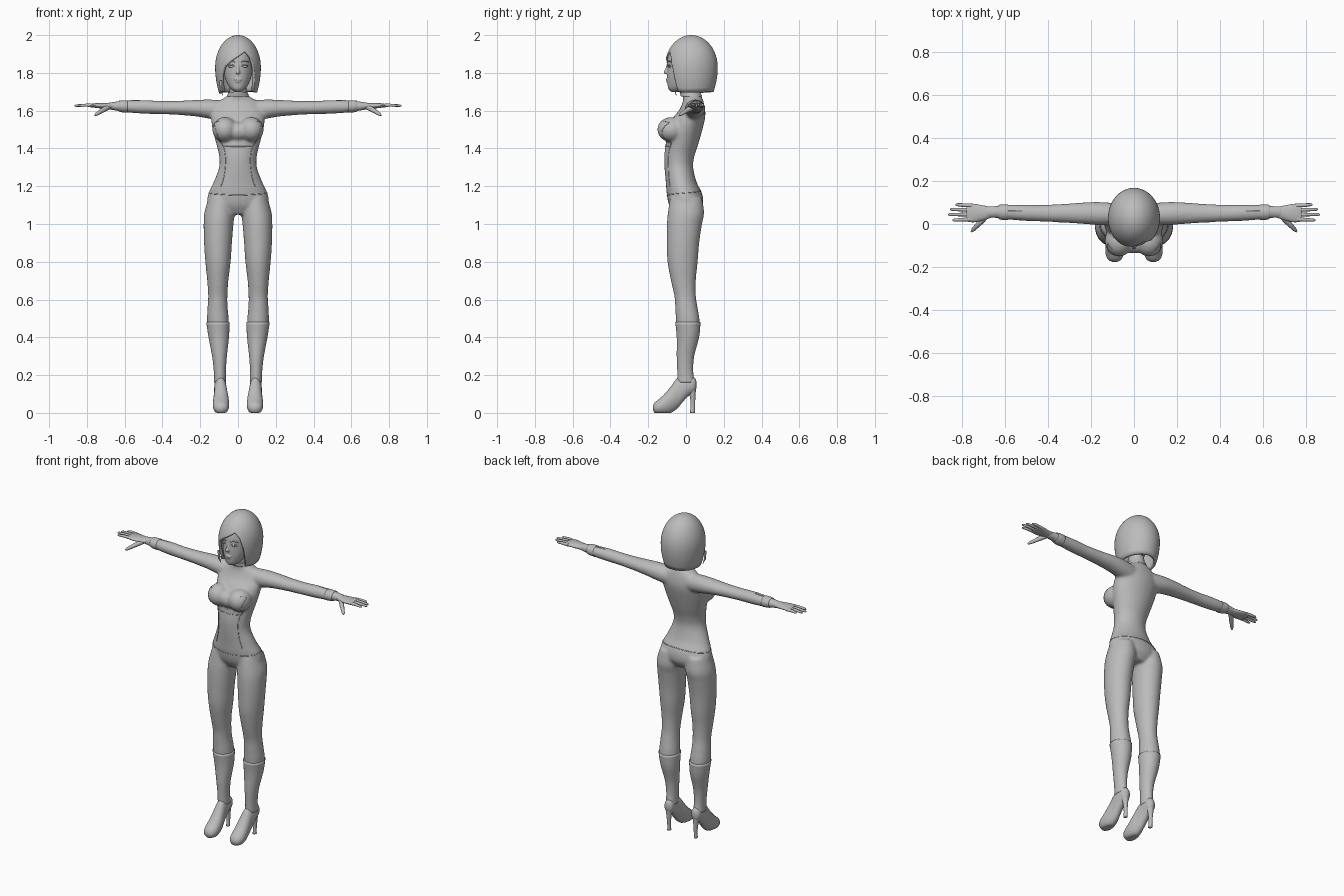
import bpy, bmesh, math
from mathutils import Matrix, Vector
from mathutils.bvhtree import BVHTree

cube = bpy.data.objects.get("Cube")
if cube:
    bpy.data.objects.remove(cube, do_unlink=True)

GREY = (0.5, 0.5, 0.5, 1)
mat = bpy.data.materials.new("plain_grey")
mat.use_nodes = True
mat.diffuse_color = GREY
mat.node_tree.nodes["Principled BSDF"].inputs["Base Color"].default_value = GREY
SIDES = (("left", 1), ("right", -1))


def finish(name, bm):
    """Turn a bmesh into a smooth shaded object."""
    bmesh.ops.recalc_face_normals(bm, faces=bm.faces)
    for f in bm.faces:
        f.smooth = True
    me = bpy.data.meshes.new(name)
    bm.to_mesh(me)
    bm.free()
    me.materials.append(mat)
    ob = bpy.data.objects.new(name, me)
    bpy.context.collection.objects.link(ob)
    return ob


def spline(rows, steps=4):
    """Catmull-Rom interpolation of rows of numbers."""
    out = []
    for i in range(len(rows) - 1):
        a, b, c, d = (Vector(rows[max(0, min(len(rows) - 1, i + k))]) for k in (-1, 0, 1, 2))
        for s in range(steps):
            t = s / steps
            out.append(b + (c - a) * (t / 2) + (a * 2 - b * 5 + c * 4 - d) * (t * t / 2)
                       + (b * 3 - a - c * 3 + d) * (t ** 3 / 2))
    return out + [Vector(rows[-1])]


def loft(bm, rings, axis="z", side=1, grow=0.0, seg=28):
    """Skin ellipses given as (position, centre, centre, radius, radius) along an axis."""
    loops = []
    for p, a, b, ra, rb in spline(rings):
        loop = []
        for k in range(seg):
            ang = math.tau * k / seg
            u = a + max(ra + grow, 0.003) * math.cos(ang)
            v = b + max(rb + grow, 0.003) * math.sin(ang)
            x, y, z = {"x": (p, u, v), "y": (u, p, v), "z": (u, v, p)}[axis]
            loop.append(bm.verts.new((x * side, y, max(z, 0))))
        loops.append(loop)
    for lo, hi in zip(loops, loops[1:]):
        for k in range(seg):
            n = (k + 1) % seg
            bm.faces.new((lo[k], lo[n], hi[n], hi[k]))
    bm.faces.new(loops[0])
    bm.faces.new(loops[-1])


def ball(bm, centre, radii):
    m = Matrix.Translation(centre) @ Matrix.Diagonal((*radii, 1))
    bmesh.ops.create_uvsphere(bm, u_segments=24, v_segments=16, radius=1, matrix=m)


def tube(name, points, depth, radii=None, cyclic=False):
    """Round tube along a path."""
    cu = bpy.data.curves.new(name, "CURVE")
    cu.dimensions = "3D"
    cu.bevel_depth = depth
    cu.bevel_resolution = 3
    cu.use_fill_caps = True
    sp = cu.splines.new("POLY")
    sp.points.add(len(points) - 1)
    for i, p in enumerate(points):
        sp.points[i].co = (*p, 1)
        sp.points[i].radius = radii[i] if radii else 1
    sp.use_cyclic_u = cyclic
    sp.use_smooth = True
    cu.materials.append(mat)
    ob = bpy.data.objects.new(name, cu)
    bpy.context.collection.objects.link(ob)
    return ob


def blend(ob, voxel, rounds):
    """Fuse overlapping volumes into one soft skin."""
    rm = ob.modifiers.new("fuse", "REMESH")
    rm.mode = "VOXEL"
    rm.voxel_size = voxel
    rm.use_smooth_shade = True
    sm = ob.modifiers.new("soften", "SMOOTH")
    sm.factor = 0.5
    sm.iterations = rounds


# Body: torso, neck, bust, arms and legs fused together
torso = [(1.05, 0, 0, .1, .06), (1.1, 0, 0, .16, .09), (1.16, 0, -.008, .157, .094),
         (1.22, 0, -.025, .13, .082), (1.3, 0, -.038, .1, .076), (1.36, 0, -.035, .1, .08),
         (1.42, 0, -.022, .114, .086), (1.5, 0, -.005, .135, .092), (1.56, 0, .015, .142, .086),
         (1.6, 0, .032, .138, .07), (1.64, 0, .038, .115, .057), (1.67, 0, .035, .07, .05),
         (1.69, 0, .026, .048, .05), (1.75, 0, .015, .045, .048)]
leg = [(1.14, .09, 0, .065, .085), (1.06, .098, 0, .08, .096), (1, .103, -.008, .079, .093),
       (.9, .106, -.016, .074, .086), (.8, .106, -.018, .067, .08), (.7, .107, -.014, .056, .066),
       (.62, .107, -.005, .051, .057), (.56, .108, .002, .053, .059), (.48, .106, .01, .058, .063),
       (.4, .102, .01, .05, .055), (.3, .098, -.003, .035, .042), (.22, .096, -.004, .028, .038),
       (.16, .095, 0, .028, .042)]
arm = [(.07, .045, 1.6, .05, .055), (.15, .048, 1.608, .054, .051), (.22, .05, 1.613, .051, .044),
       (.32, .05, 1.615, .044, .037), (.42, .05, 1.617, .039, .035), (.5, .052, 1.62, .038, .036),
       (.58, .055, 1.622, .035, .032), (.64, .056, 1.624, .029, .025), (.69, .055, 1.625, .026, .018)]
bm = bmesh.new()
loft(bm, torso)
for _, s in SIDES:
    loft(bm, leg, side=s)
    loft(bm, arm, "x", s)
    ball(bm, (s * .07, -.078, 1.5), (.066, .074, .066))
ball(bm, (0, -.085, 1.49), (.06, .052, .05))
body = finish("body", bm)
blend(body, .008, 6)

# Boots with heels
shoe = [(.056, .093, .15, .006, .015), (.045, .093, .148, .025, .038), (.02, .094, .145, .03, .05),
        (-.01, .094, .13, .032, .064), (-.045, .092, .105, .034, .08), (-.08, .09, .07, .04, .07),
        (-.11, .09, .048, .043, .056), (-.14, .09, .034, .042, .041), (-.165, .09, .028, .031, .028),
        (-.176, .09, .027, .012, .01)]
shoe = [(y, cx, cz, rx, rz) for y, cx, cz, rx, rz in shoe]
heel = [(.14, .093, .03, .024, .024), (.09, .093, .035, .015, .015), (.04, .092, .036, .01, .012),
        (0, .092, .034, .011, .013)]
for label, s in SIDES:
    bm = bmesh.new()
    loft(bm, leg[8:], side=s, grow=.004)
    finish(label + "_boot_shaft", bm)
    bm = bmesh.new()
    loft(bm, shoe, "y", s)
    finish(label + "_shoe", bm)
    bm = bmesh.new()
    loft(bm, heel, side=s)
    finish(label + "_heel", bm)

# Hands, fingers and sleeve cuffs
palm = [(.66, .055, 1.625, .024, .017), (.7, .052, 1.625, .034, .016),
        (.745, .051, 1.627, .043, .013), (.78, .053, 1.627, .041, .009)]
fingers = [("little", .086, .83, .09), ("ring", .065, .856, .068),
           ("middle", .044, .865, .044), ("index", .022, .845, .018)]
for label, s in SIDES:
    bm = bmesh.new()
    loft(bm, palm, "x", s)
    finish(label + "_palm", bm)
    for name, y, tip, ytip in fingers:
        path = [(s * .755, y, 1.627), (s * .8, (y + ytip) / 2, 1.629),
                (s * (tip - .008), ytip, 1.627), (s * tip, ytip, 1.626)]
        tube(f"{label}_{name}_finger", path, .0095, (1, .9, .7, .3))
    thumb = [(s * .685, .04, 1.62), (s * .715, .008, 1.603), (s * .748, -.026, 1.582), (s * .757, -.036, 1.575)]
    tube(label + "_thumb", thumb, .013, (1.1, 1, .7, .3))
    bm = bmesh.new()
    loft(bm, [(.585, .055, 1.622, .034, .031), (.61, .055, 1.623, .034, .03),
              (.63, .056, 1.624, .031, .027)], "x", s, .002)
    finish(label + "_sleeve_cuff", bm)

# Head with face
skull = [(1.698, 0, -.052, .016, .024), (1.715, 0, -.045, .038, .048), (1.74, 0, -.03, .056, .068),
         (1.78, 0, -.015, .071, .086), (1.83, 0, 0, .079, .1), (1.88, 0, .01, .081, .107),
         (1.93, 0, .02, .074, .098), (1.97, 0, .025, .04, .06)]
bm = bmesh.new()
loft(bm, skull)
loft(bm, [(1.85, 0, -.09, .008, .011), (1.825, 0, -.096, .008, .012), (1.803, 0, -.103, .011, .016),
          (1.795, 0, -.1, .01, .012)])
ball(bm, (0, -.096, 1.765), (.021, .011, .006))
ball(bm, (0, -.094, 1.754), (.017, .011, .006))
ball(bm, (0, -.078, 1.722), (.018, .017, .016))
head = finish("head", bm)
blend(head, .0035, 3)
for label, s in SIDES:
    bm = bmesh.new()
    ball(bm, (s * .034, -.085, 1.834), (.016, .01, .007))
    finish(label + "_eye", bm)
    lid = [(s * .018, -.096, 1.837), (s * .034, -.0945, 1.843), (s * .052, -.083, 1.839)]
    tube(label + "_eyelid", lid, .0025)
    brow = [(s * .016, -.1, 1.857), (s * .036, -.095, 1.864), (s * .056, -.08, 1.858)]
    tube(label + "_eyebrow", brow, .0025)

# Bob haircut: a domed shell with a swept fringe
edge = [(-180, 1.7), (-70, 1.69), (-54, 1.7), (-48, 1.78), (-38, 1.83), (-15, 1.868),
        (22, 1.915), (36, 1.885), (46, 1.82), (54, 1.7), (70, 1.695), (180, 1.7)]


def hem(deg):
    for (a, za), (b, zb) in zip(edge, edge[1:]):
        if a <= deg <= b:
            return za + (zb - za) * (deg - a) / (b - a)


bm = bmesh.new()
cols, rows = 120, 20
grid = []
for c in range(cols):
    deg = -180 + 360 * c / cols
    low, ang = hem(deg), math.radians(deg)
    col = []
    for r in range(rows + 1):
        z = low + (2 - low) * math.cos(math.pi / 2 * r / rows)
        d = z - 1.83
        f = math.sqrt(max(0, 1 - (d / .17) ** 2)) if d > 0 else 1 - .18 * (d / .14) ** 2
        col.append(bm.verts.new((.121 * f * math.sin(ang), .028 - .14 * f * math.cos(ang), z)))
    grid.append(col)
for c in range(cols):
    a, b = grid[c], grid[(c + 1) % cols]
    for r in range(rows):
        bm.faces.new((a[r], a[r + 1], b[r + 1], b[r]))
bmesh.ops.remove_doubles(bm, verts=bm.verts, dist=.0002)
hair = finish("hair", bm)
shell = hair.modifiers.new("thickness", "SOLIDIFY")
shell.thickness = .016
shell.offset = -1
tube("loose_lock", [(-.092, -.06, 1.76), (-.09, -.058, 1.71), (-.08, -.052, 1.68)], .007, (1, .8, .1))

# Seams laid on the body surface
bpy.context.view_layer.update()
tree = BVHTree.FromObject(body, bpy.context.evaluated_depsgraph_get())


def seam(name, rays, cyclic=False):
    hits = [tree.ray_cast(Vector(o), Vector(d).normalized())[0] for o, d in rays]
    tube(name, [h for h in hits if h], .0022, cyclic=cyclic)


waist = []
for k in range(64):
    a = math.tau * k / 64
    x, y = math.cos(a), math.sin(a)
    waist.append(((x, y, 1.165 + .012 * y), (-x, -y, 0)))
seam("hip_seam", waist, True)
forward = (0, 1, 0)
seam("bust_hem", [((x / 100, -1, 1.41), forward) for x in range(-7, 8)])
for label, s in SIDES:
    panel = spline([(.1, 1.545), (.125, 1.53), (.105, 1.46), (.075, 1.4), (.066, 1.34), (.073, 1.26), (.09, 1.2)])
    seam(label + "_front_panel_seam", [((s * x, -1, z), forward) for x, z in panel])
    seam(label + "_sleeve_seam", [((s * x / 100, .06, 2), (0, 0, -1)) for x in range(52, 60)])

# Collar
bm = bmesh.new()
loft(bm, [(1.675, 0, .029, .056, .053), (1.69, 0, .024, .051, .052), (1.697, 0, .022, .049, .051)], grow=.003)
finish("collar", bm)
